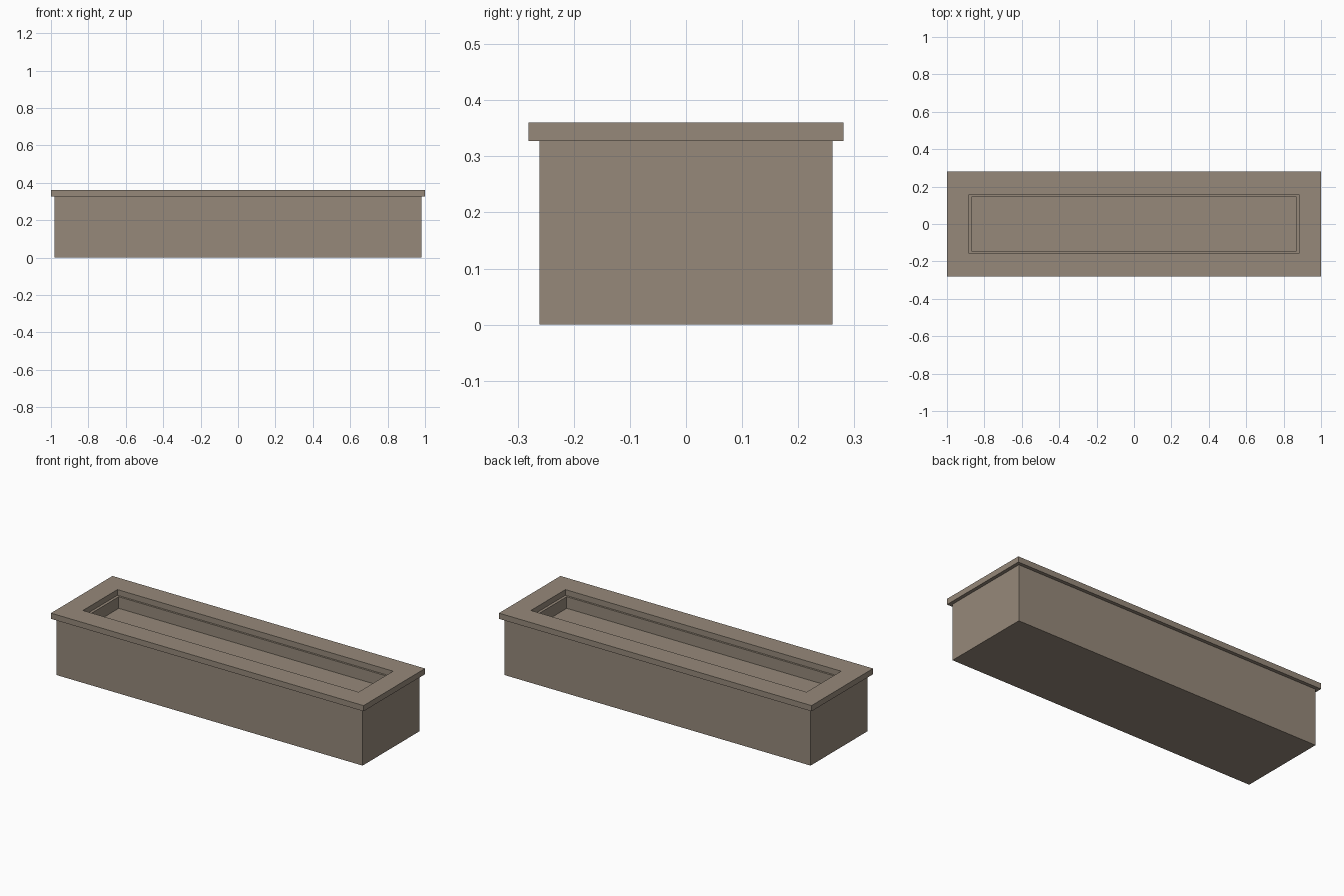
import bpy
import bmesh

cube = bpy.data.objects.get("Cube")
if cube:
    bpy.data.objects.remove(cube, do_unlink=True)

# Single stone colour
stone = bpy.data.materials.new("warm_grey_stone")
stone.use_nodes = True
colour = (0.305, 0.25, 0.195, 1)
stone.diffuse_color = colour
stone.node_tree.nodes["Principled BSDF"].inputs["Base Color"].default_value = colour


def rectangular_loft(name, rings, closed):
    """Join rectangles given as (half width, half depth, height)."""
    bm = bmesh.new()
    loops = [[bm.verts.new((sx * w, sy * d, z))
              for sx, sy in ((-1, -1), (1, -1), (1, 1), (-1, 1))]
             for w, d, z in rings]
    pairs = list(zip(loops, loops[1:]))
    if closed:
        pairs.append((loops[-1], loops[0]))
    else:
        bm.faces.new(loops[0])
        bm.faces.new(loops[-1])
    for a, b in pairs:
        for i in range(4):
            j = (i + 1) % 4
            bm.faces.new((a[i], a[j], b[j], b[i]))
    bmesh.ops.recalc_face_normals(bm, faces=bm.faces)
    mesh = bpy.data.meshes.new(name)
    bm.to_mesh(mesh)
    bm.free()
    mesh.materials.append(stone)
    obj = bpy.data.objects.new(name, mesh)
    bpy.context.collection.objects.link(obj)
    return obj


rim_base, rim_top, floor = 0.327, 0.36, 0.26

# Trough body with a shallow recess
rectangular_loft("trough_body", [
    (0.98, 0.261, 0), (0.98, 0.261, rim_base),
    (0.866, 0.147, rim_base), (0.866, 0.147, floor)], closed=False)

# Overhanging rim, its opening set back to leave a ledge
rectangular_loft("top_rim", [
    (1, 0.281, rim_base), (1, 0.281, rim_top),
    (0.882, 0.158, rim_top), (0.882, 0.158, rim_base)], closed=True)
